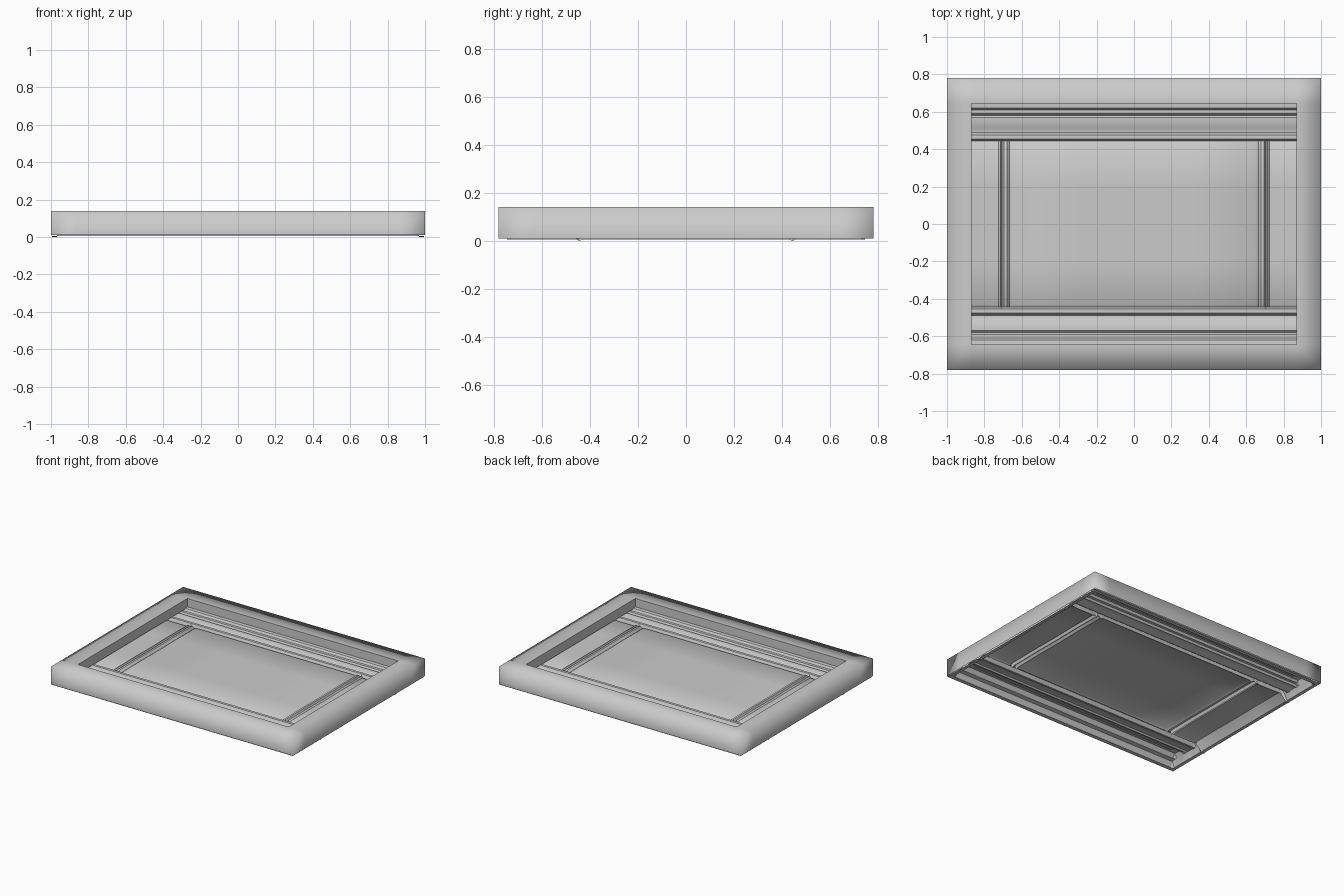
import bpy, bmesh

if "Cube" in bpy.data.objects:
    bpy.data.objects.remove(bpy.data.objects["Cube"])

HX, HY = 1.0, 0.78        # outer half sizes
IX, IY = 0.87, 0.645      # frame opening half sizes
BOTTOM, TOP = 0.01, 0.14


def interp(profile, t):
    """Piecewise linear height along a moulding profile."""
    for (a, za), (b, zb) in zip(profile, profile[1:]):
        if t <= b:
            return za + (zb - za) * max(0, t - a) / (b - a)
    return profile[-1][1]


def finish(bm, name):
    mesh = bpy.data.meshes.new(name)
    bm.to_mesh(mesh)
    bm.free()
    obj = bpy.data.objects.new(name, mesh)
    bpy.context.collection.objects.link(obj)
    return obj


# Outer frame: rectangular rings joined from outer wall over the top to inner wall
bm = bmesh.new()
rings = []
for hx, hy, z in [(HX, HY, BOTTOM), (HX, HY, TOP), (IX, IY, TOP), (IX, IY, 0.07)]:
    rings.append([bm.verts.new((sx * hx, sy * hy, z))
                  for sx, sy in [(-1, -1), (1, -1), (1, 1), (-1, 1)]])
for lower, upper in zip(rings, rings[1:]):
    for i in range(4):
        j = (i + 1) % 4
        bm.faces.new((lower[i], lower[j], upper[j], upper[i]))
for axis, half in [(0, IX), (1, IY)]:
    for side in (-1, 1):
        point, normal = [0, 0, 0], [0, 0, 0]
        point[axis], normal[axis] = side * (half + 0.0005), 1
        bmesh.ops.bisect_plane(bm, geom=bm.verts[:] + bm.edges[:] + bm.faces[:],
                               plane_co=point, plane_no=normal)
for f in bm.faces:
    f.smooth = True
# Crisp edges around the opening, soft shading over the outside
for e in bm.edges:
    if all(abs(v.co.x) < IX + 1e-4 and abs(v.co.y) < IY + 1e-4 for v in e.verts):
        e.smooth = False
finish(bm, "outer_frame")

# Moulded panel: rails run along x, stiles along y, raised field in the middle
rail = [(0, .06), (.2, .062), (.43, .06), (.445, .05), (.455, .07), (.475, .07),
        (.49, .045), (.505, .045), (.52, .055), (.57, .055), (.58, .045),
        (.59, .06), (.61, .06), (.62, .075), (.68, .08), (.70, .05),
        (.73, .045), (.745, .005), (.775, .005)]
stile = [(0, .06), (.3, .06), (.65, .06), (.665, .05), (.68, .065), (.695, .065),
         (.705, .045), (.715, .065), (.725, .055), (.87, .055), (.92, .06),
         (.95, .03), (.97, .005), (.995, .005)]
end_cap = [(0, .1), (.93, .1), (.95, .05), (.97, .005), (.995, .005)]


def height(x, y):
    x, y = abs(x), abs(y)
    z = interp(rail, y)
    if y < 0.45:
        z += interp(stile, x) - 0.06
    return max(0.0, min(z, interp(end_cap, x)))


def mirrored(values):
    return sorted({s * v for v in values for s in (-1, 1)})


xs = mirrored([p[0] for p in stile] + [.93])
ys = mirrored([p[0] for p in rail])
bm = bmesh.new()
grid = [[bm.verts.new((x, y, height(x, y))) for x in xs] for y in ys]
for r0, r1 in zip(grid, grid[1:]):
    for i in range(len(xs) - 1):
        bm.faces.new((r0[i], r0[i + 1], r1[i + 1], r1[i]))
panel = finish(bm, "moulded_panel")
bpy.context.view_layer.objects.active = panel
panel.select_set(True)
bpy.ops.object.shade_smooth_by_angle(angle=0.6)
